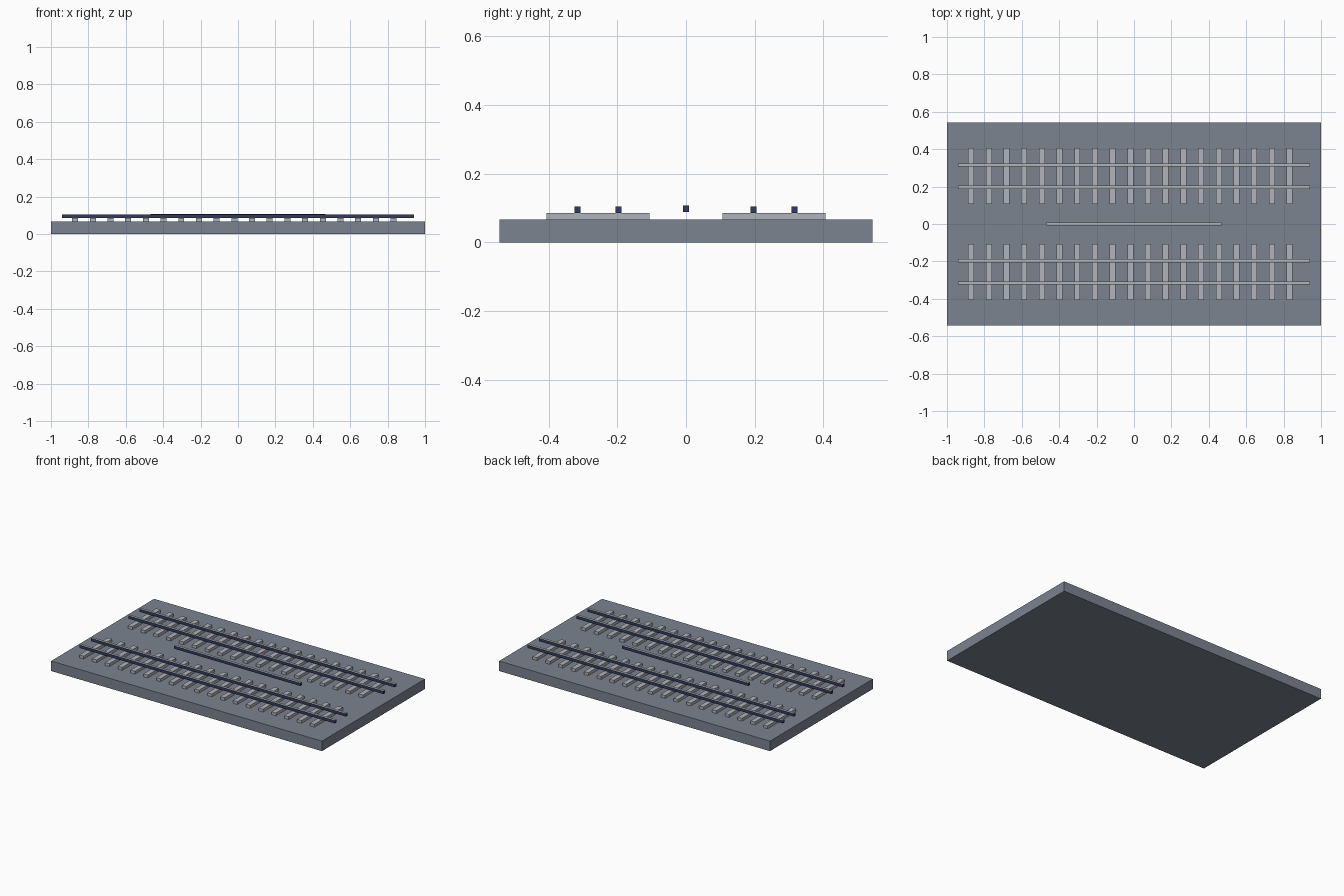
import bpy

if "Cube" in bpy.data.objects:
    bpy.data.objects.remove(bpy.data.objects["Cube"])


def material(name, rgb):
    m = bpy.data.materials.new(name)
    lin = [(c / 255 / 12.92) if c < 11 else ((c / 255 + 0.055) / 1.055) ** 2.4 for c in rgb]
    m.diffuse_color = (*lin, 1)
    m.use_nodes = True
    m.node_tree.nodes["Principled BSDF"].inputs["Base Color"].default_value = m.diffuse_color
    return m


SLATE = material("slate grey", (124, 131, 144))
PALE = material("pale grey", (176, 179, 187))
STEEL = material("polished steel", (176, 179, 184))
NAVY = material("dark navy", (50, 59, 92))


def box(name, x, y, z, mats):
    """Box from (min, max) ranges; a second material goes on the top face."""
    bpy.ops.mesh.primitive_cube_add(size=1, location=[sum(r) / 2 for r in (x, y, z)])
    ob = bpy.context.object
    ob.name = name
    ob.scale = [r[1] - r[0] for r in (x, y, z)]
    bpy.ops.object.transform_apply(location=False, rotation=False, scale=True)
    for m in mats:
        ob.data.materials.append(m)
    if len(mats) > 1:
        for p in ob.data.polygons:
            p.material_index = int(p.normal.z > 0.5)
    return ob


def rail(name, half_length, y, z):
    box(name, (-half_length, half_length), (y - 0.0088, y + 0.0088), z, [NAVY, STEEL])


# Ground slab
box("base_slab", (-1, 1), (-0.543, 0.543), (0, 0.067), [SLATE])

# Two tracks, each with a row of sleepers and two rails
for side, s in (("front", -1), ("back", 1)):
    ties = box(side + "_sleepers", (-0.887, -0.855),
               (s * 0.256 - 0.15, s * 0.256 + 0.15), (0.067, 0.086), [PALE])
    arr = ties.modifiers.new("row", 'ARRAY')
    arr.count = 19
    arr.use_relative_offset = False
    arr.use_constant_offset = True
    arr.constant_offset_displace = (0.0946, 0, 0)
    for label, y in (("inner", 0.197), ("outer", 0.316)):
        rail(f"{side}_{label}_rail", 0.942, s * y, (0.086, 0.105))

# Short raised bar between the tracks
rail("centre_bar", 0.467, 0, (0.088, 0.107))
